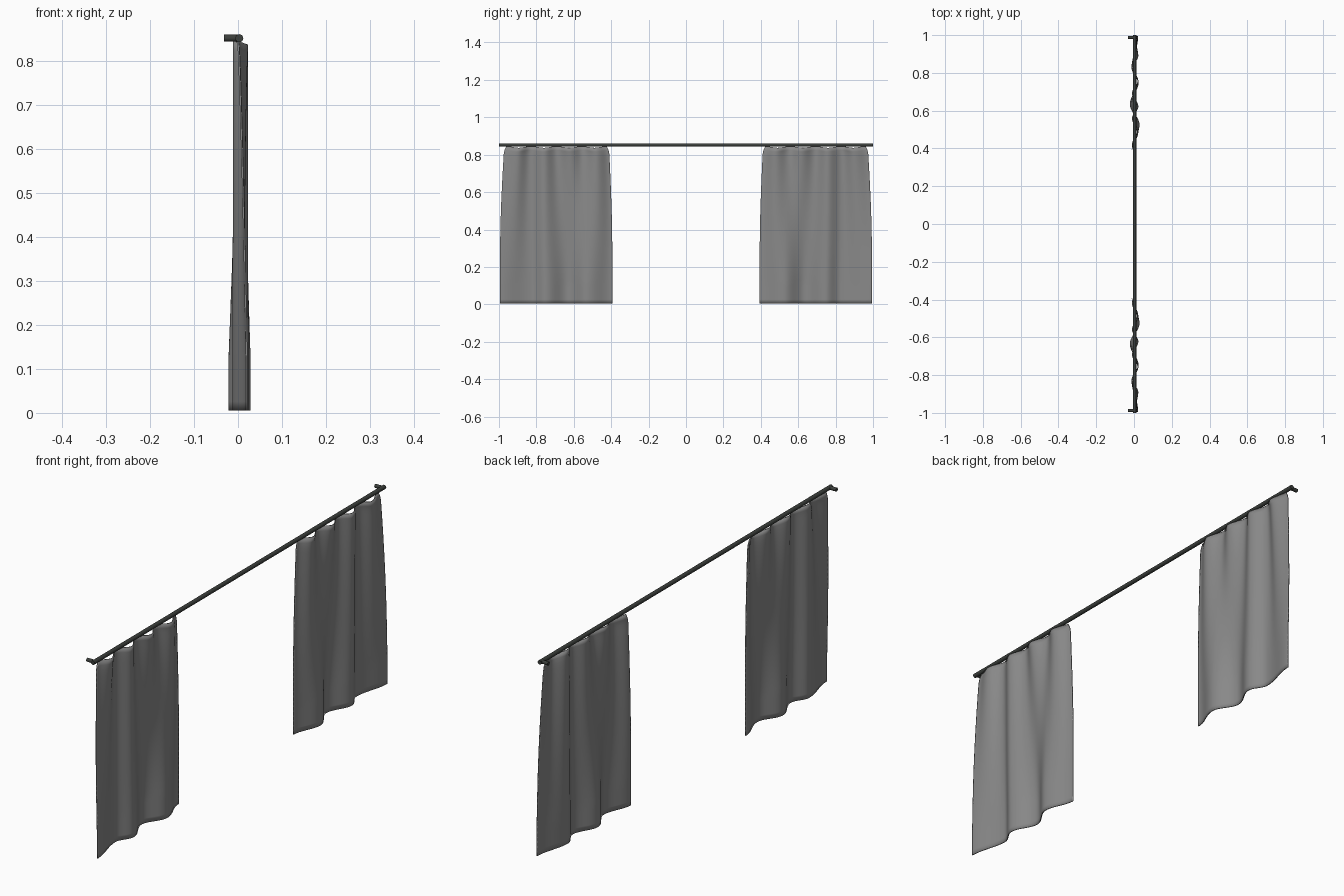
import bpy, bmesh, math
from mathutils import Vector

if "Cube" in bpy.data.objects:
    bpy.data.objects.remove(bpy.data.objects["Cube"])


def material(name, rgb):
    m = bpy.data.materials.new(name)
    m.diffuse_color = (*rgb, 1)
    m.use_nodes = True
    m.node_tree.nodes["Principled BSDF"].inputs["Base Color"].default_value = m.diffuse_color
    return m


cloth = material("grey cloth", (0.25, 0.25, 0.25))
metal = material("dark metal", (0.045, 0.05, 0.045))


def profile(points, u):
    # smooth cosine easing between fold crests
    for (u0, x0), (u1, x1) in zip(points, points[1:]):
        if u <= u1:
            k = (u - u0) / (u1 - u0)
            return x0 + (x1 - x0) * (1 - math.cos(math.pi * k)) / 2
    return points[-1][1]


# fold crests across the width: u = 0 at the inner edge, 1 at the outer edge
HEM = [(0, -0.010), (0.22, 0.027), (0.40, -0.020), (0.59, 0.022), (0.72, -0.011), (1, 0.020)]
HEAD = [(0, -0.008), (0.12, 0.021), (0.25, -0.009), (0.37, 0.021), (0.5, -0.009),
        (0.62, 0.021), (0.75, -0.009), (0.87, 0.021), (1, 0.0)]


def curtain(name, side):
    cols, rows = 90, 40
    bm = bmesh.new()
    grid = []
    for j in range(rows + 1):
        t = j / rows
        blend = min(1, t * 1.15) ** 0.75
        spread = math.sin(min(1, t / 0.7) * math.pi / 2)
        corner = 0.012 * max(0, 1 - t / 0.05) ** 2
        inner = 0.412 - 0.018 * spread + corner
        outer = 0.972 + 0.022 * spread - corner
        line = []
        for i in range(cols + 1):
            u = i / cols
            x = profile(HEAD, u) * (1 - blend) + profile(HEM, u) * blend
            y = inner + (outer - inner) * u
            # top edge sags between the hanging points
            top = 0.845 - 0.008 * (0.5 - 0.5 * math.cos(u * 8 * math.pi))
            z = top + (0.005 - top) * t
            line.append(bm.verts.new((x, side * y, z)))
        grid.append(line)
    for a, b in zip(grid, grid[1:]):
        for i in range(cols):
            bm.faces.new((a[i], a[i + 1], b[i + 1], b[i]))
    bmesh.ops.recalc_face_normals(bm, faces=bm.faces)
    me = bpy.data.meshes.new(name)
    bm.to_mesh(me)
    bm.free()
    me.materials.append(cloth)
    ob = bpy.data.objects.new(name, me)
    bpy.context.collection.objects.link(ob)
    mod = ob.modifiers.new("thickness", "SOLIDIFY")
    mod.thickness = 0.004
    mod.offset = 0
    smooth(ob)


def smooth(ob):
    bpy.ops.object.select_all(action="DESELECT")
    ob.select_set(True)
    bpy.context.view_layer.objects.active = ob
    bpy.ops.object.shade_smooth_by_angle(angle=math.radians(40))


def bar(name, a, b, r):
    a, b = Vector(a), Vector(b)
    bpy.ops.mesh.primitive_cylinder_add(vertices=20, radius=r, depth=(b - a).length,
                                        location=(a + b) / 2)
    ob = bpy.context.object
    ob.name = name
    ob.rotation_euler = (b - a).to_track_quat("Z", "Y").to_euler()
    ob.data.materials.append(metal)
    smooth(ob)


# rod with a wall bracket at each end, and a curtain on each side
bar("curtain_rod", (0.003, -1, 0.852), (0.003, 1, 0.852), 0.009)
for side, label in ((-1, "left"), (1, "right")):
    bar(label + "_bracket", (-0.032, side * 0.988, 0.852), (0.003, side * 0.988, 0.852), 0.008)
    curtain(label + "_curtain", side)
